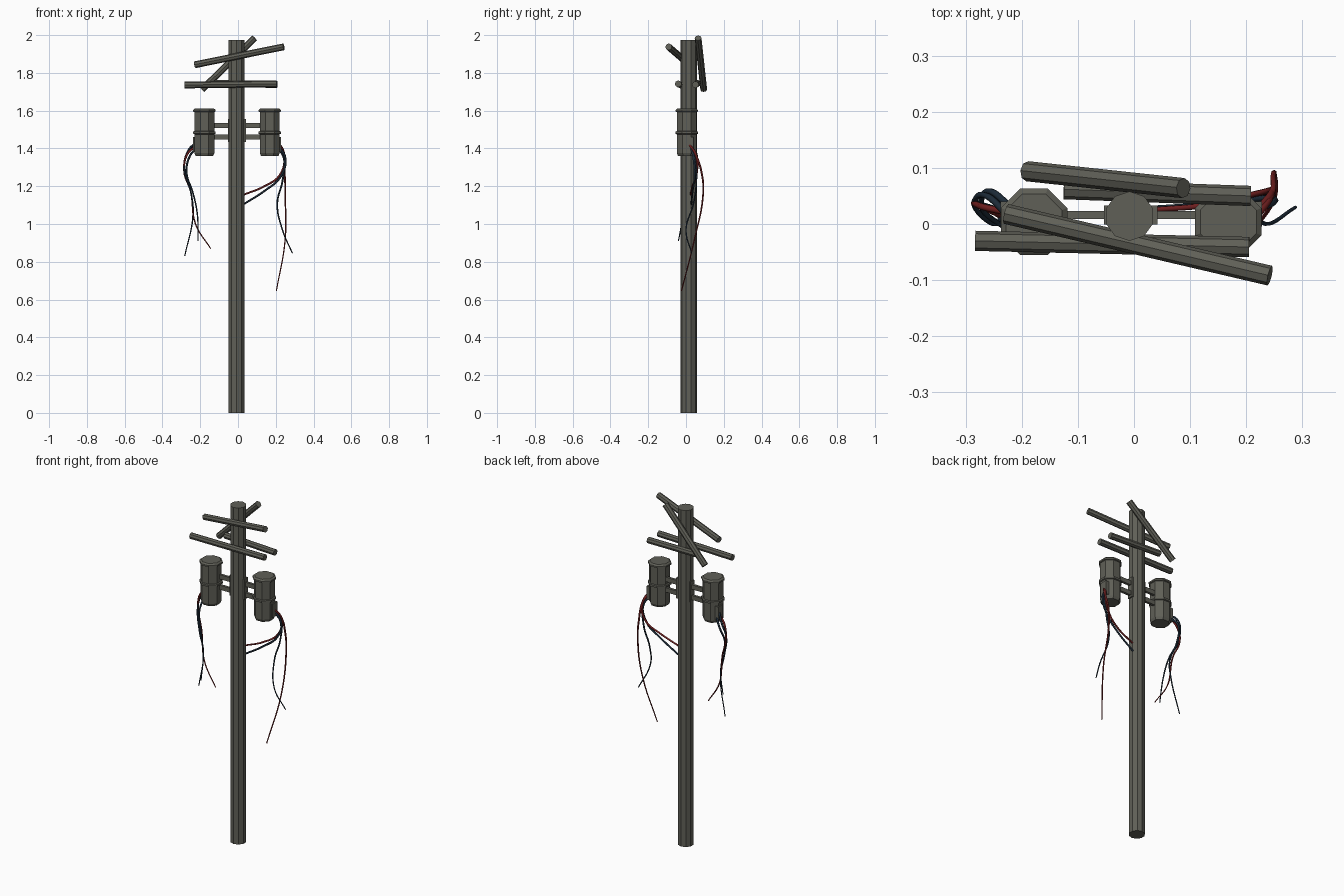
import bpy, bmesh, math
from mathutils import Vector, Matrix

if "Cube" in bpy.data.objects:
    bpy.data.objects.remove(bpy.data.objects["Cube"])


def material(name, rgb):
    m = bpy.data.materials.new(name)
    m.diffuse_color = (*rgb, 1)
    m.use_nodes = True
    m.node_tree.nodes["Principled BSDF"].inputs["Base Color"].default_value = m.diffuse_color
    return m


GREY = material("weathered grey", (0.115, 0.115, 0.095))
RED = material("red cable", (0.16, 0.014, 0.014))
NAVY = material("navy cable", (0.012, 0.024, 0.04))


def finish(name, bm, mat):
    bmesh.ops.recalc_face_normals(bm, faces=bm.faces)
    me = bpy.data.meshes.new(name)
    bm.to_mesh(me)
    bm.free()
    me.materials.append(mat)
    ob = bpy.data.objects.new(name, me)
    bpy.context.collection.objects.link(ob)
    return ob


def rod(name, a, b, radius, sides):
    """Faceted rod between two points."""
    a, b = Vector(a), Vector(b)
    d = b - a
    mat = Matrix.Translation((a + b) / 2) @ d.to_track_quat('Z', 'Y').to_matrix().to_4x4()
    bm = bmesh.new()
    bmesh.ops.create_cone(bm, cap_ends=True, segments=sides, radius1=radius,
                          radius2=radius, depth=d.length, matrix=mat)
    return finish(name, bm, GREY)


def box(name, center, size):
    bm = bmesh.new()
    bmesh.ops.create_cube(bm, size=1, matrix=Matrix.Translation(center) @ Matrix.Diagonal((*size, 1)))
    return finish(name, bm, GREY)


def lathe(name, center, profile, sides):
    """Faceted turned solid from (radius, z) pairs, flats facing the axes."""
    bm = bmesh.new()
    rings = []
    for r, z in profile:
        ring = []
        for i in range(sides):
            t = 2 * math.pi * (i + 0.5) / sides
            ring.append(bm.verts.new((center[0] + r * math.cos(t), center[1] + r * math.sin(t), z)))
        rings.append(ring)
    for lo, hi in zip(rings, rings[1:]):
        for i in range(sides):
            j = (i + 1) % sides
            bm.faces.new((lo[i], lo[j], hi[j], hi[i]))
    bm.faces.new(rings[0])
    bm.faces.new(rings[-1])
    return finish(name, bm, GREY)


def wire(name, pts, mat, r0=0.0065, r1=0.003):
    """Tapered hanging cable."""
    cu = bpy.data.curves.new(name, 'CURVE')
    cu.dimensions = '3D'
    cu.bevel_depth = 1.0
    cu.bevel_resolution = 1
    cu.resolution_u = 6
    cu.use_fill_caps = True
    sp = cu.splines.new('BEZIER')
    sp.bezier_points.add(len(pts) - 1)
    for i, (bp, p) in enumerate(zip(sp.bezier_points, pts)):
        bp.co = p
        bp.radius = r0 + (r1 - r0) * i / (len(pts) - 1)
        bp.handle_left_type = bp.handle_right_type = 'AUTO'
    cu.materials.append(mat)
    ob = bpy.data.objects.new(name, cu)
    bpy.context.collection.objects.link(ob)


# Pole
PX, PY = -0.008, 0.014
rod("pole", (PX, PY, 0), (PX, PY, 1.975), 0.044, 10)

# Broken crossarms
rod("crossarm_front_tilted", (-0.228, 0.018, 1.843), (0.242, -0.092, 1.938), 0.018, 8)
rod("crossarm_front_level", (-0.283, -0.03, 1.736), (0.205, -0.041, 1.742), 0.018, 8)
rod("crossarm_back_level", (-0.125, 0.062, 1.745), (0.208, 0.05, 1.738), 0.018, 8)
rod("crossarm_back_diagonal", (-0.19, 0.094, 1.712), (0.088, 0.064, 1.985), 0.018, 8)

# Transformer cans with middle band and capped lid
CAN = [(0.050, 1.36), (0.057, 1.375), (0.057, 1.475), (0.064, 1.478), (0.064, 1.489),
       (0.057, 1.492), (0.057, 1.592), (0.064, 1.595), (0.064, 1.604), (0.054, 1.612)]
for side, x in (("left", -0.178), ("right", 0.168)):
    lathe(f"transformer_{side}", (x, 0.004), CAN, 8)
    s = 1 if x > 0 else -1
    box(f"terminal_box_{side}", (x + s * 0.05, 0.018, 1.42), (0.02, 0.045, 0.08))

# Bracket bars and pole collar
for label, z in (("upper", 1.522), ("lower", 1.46)):
    box(f"bracket_bar_{label}", (-0.006, 0.016, z), (0.27, 0.015, 0.026))
box("pole_collar", (-0.006, 0.016, 1.495), (0.095, 0.034, 0.12))

# Cables on the left can
wire("cable_left_outer", [(-0.22, 0.01, 1.43), (-0.262, 0.05, 1.39), (-0.285, 0.035, 1.30),
                          (-0.25, 0.0, 1.17), (-0.238, 0.02, 1.05), (-0.282, 0.04, 0.83)], NAVY)
wire("cable_left_middle", [(-0.22, 0.03, 1.40), (-0.255, 0.058, 1.36), (-0.272, 0.03, 1.27),
                           (-0.24, 0.0, 1.17), (-0.215, -0.015, 1.05), (-0.212, -0.04, 0.91)], NAVY)
wire("cable_left_red", [(-0.22, 0.02, 1.415), (-0.268, 0.03, 1.37), (-0.285, 0.038, 1.28),
                        (-0.25, 0.02, 1.17), (-0.225, 0.01, 1.0), (-0.145, 0.0, 0.87)], RED)

# Cables on the right can: two hanging, two running back to the pole
wire("cable_right_long", [(0.215, 0.01, 1.43), (0.242, 0.045, 1.38), (0.248, 0.085, 1.26),
                          (0.25, 0.09, 1.15), (0.25, 0.045, 0.92), (0.203, -0.024, 0.645)], RED)
wire("cable_right_short", [(0.215, 0.03, 1.40), (0.243, 0.045, 1.35), (0.236, 0.055, 1.23),
                           (0.208, 0.04, 1.11), (0.235, 0.0, 0.97), (0.288, 0.03, 0.845)], NAVY)
wire("cable_pole_red", [(0.215, 0.02, 1.42), (0.245, 0.055, 1.36), (0.222, 0.055, 1.26),
                        (0.14, 0.035, 1.20), (0.03, 0.025, 1.155)], RED, 0.0065, 0.005)
wire("cable_pole_navy", [(0.215, 0.025, 1.41), (0.25, 0.04, 1.35), (0.225, 0.045, 1.25),
                         (0.14, 0.035, 1.175), (0.03, 0.028, 1.105)], NAVY, 0.0065, 0.005)
